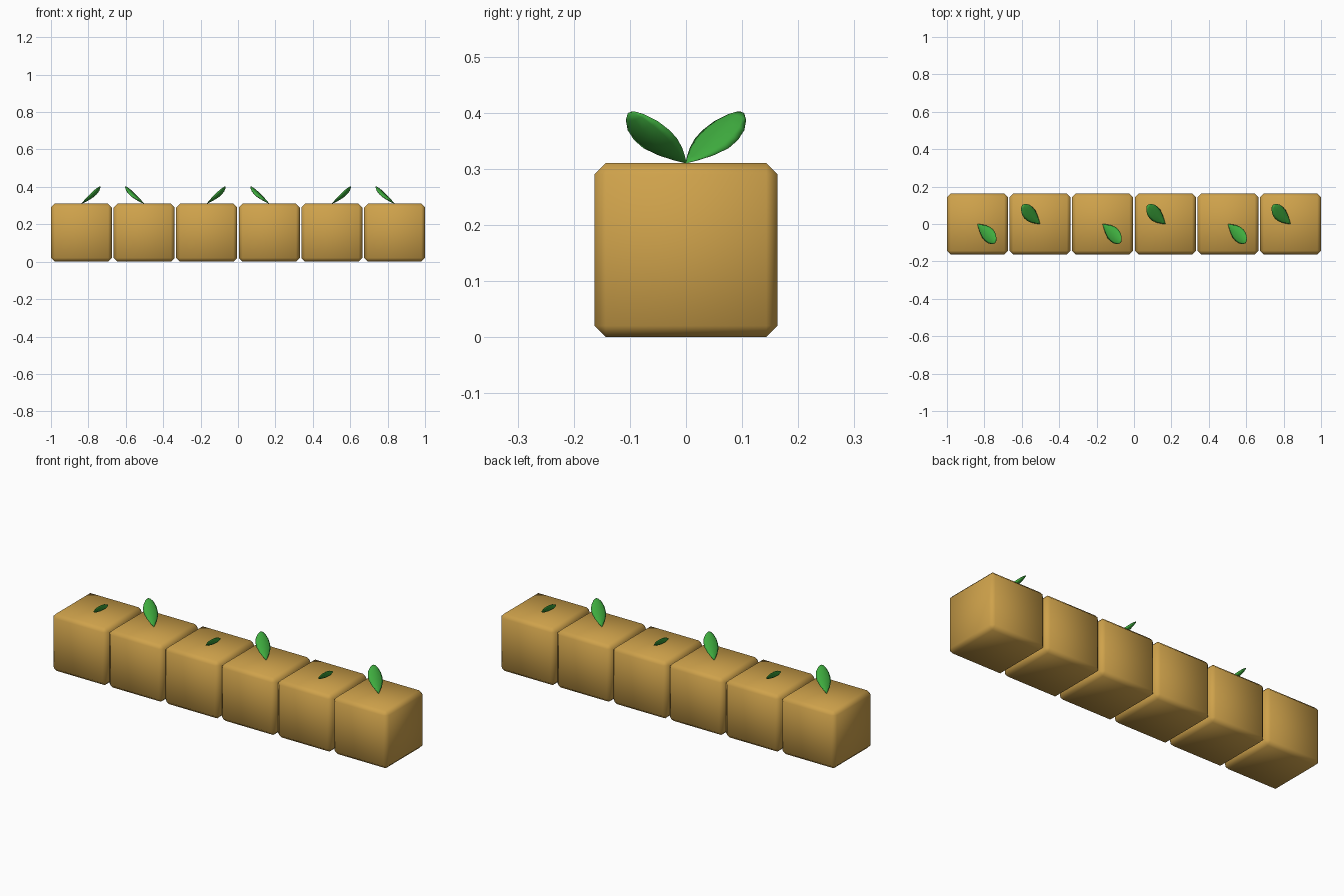
import bpy, bmesh, math
from mathutils import Vector

if "Cube" in bpy.data.objects:
    bpy.data.objects.remove(bpy.data.objects["Cube"])


def material(name, rgb):
    m = bpy.data.materials.new(name)
    m.diffuse_color = (*rgb, 1)
    m.use_nodes = True
    m.node_tree.nodes["Principled BSDF"].inputs["Base Color"].default_value = m.diffuse_color
    return m


def finish(bm, name, mat, loc, turn=0):
    bmesh.ops.recalc_face_normals(bm, faces=bm.faces)
    me = bpy.data.meshes.new(name)
    bm.to_mesh(me)
    bm.free()
    me.materials.append(mat)
    for p in me.polygons:
        p.use_smooth = True
    ob = bpy.data.objects.new(name, me)
    ob.location = loc
    ob.rotation_euler.z = turn
    bpy.context.collection.objects.link(ob)
    return ob


orange = material("orange_skin", (0.62, 0.36, 0.07))
green = material("leaf_green", (0.05, 0.42, 0.05))
W, H, PITCH = 0.326, 0.31, 0.3348


def block(x, i):
    # chamfered box with smooth shading
    bm = bmesh.new()
    bmesh.ops.create_cube(bm, size=1)
    bmesh.ops.scale(bm, vec=(W, W, H), verts=bm.verts)
    bmesh.ops.bevel(bm, geom=bm.edges[:], offset=0.02, segments=1,
                    affect='EDGES', profile=0.5)
    finish(bm, f"block_{i}", orange, (x, 0, H / 2))


def leaf(x, i, turn):
    # loft of flattened rings, pointed at the stem and blunt at the tip
    tip = Vector((0.096, -0.098, 0.09))
    d = tip.normalized()
    n = Vector((-0.6, 0.2, 0.75))
    n = (n - d * n.dot(d)).normalized()
    w = n.cross(d)
    profile = [(0, 0.03), (0.12, 0.34), (0.28, 0.7), (0.46, 0.97),
               (0.62, 1.0), (0.78, 0.87), (0.92, 0.55), (1.0, 0.2)]
    bm = bmesh.new()
    rings = []
    for t, s in profile:
        c = tip * t - n * 0.007 * math.sin(math.pi * t)
        ring = []
        for k in range(8):
            a = math.tau * k / 8
            ring.append(bm.verts.new(c + w * (0.039 * s * math.cos(a))
                                     + n * (0.010 * s * math.sin(a))))
        rings.append(ring)
    for r, q in zip(rings, rings[1:]):
        for k in range(8):
            bm.faces.new((r[k], r[(k + 1) % 8], q[(k + 1) % 8], q[k]))
    bm.faces.new(rings[0])
    bm.faces.new(rings[-1])
    finish(bm, f"leaf_{i}", green, (x, 0, H), turn)


# row of six blocks, leaves alternating in direction
for i in range(6):
    x = (i - 2.5) * PITCH
    block(x, i)
    leaf(x, i, math.pi * (i % 2))
